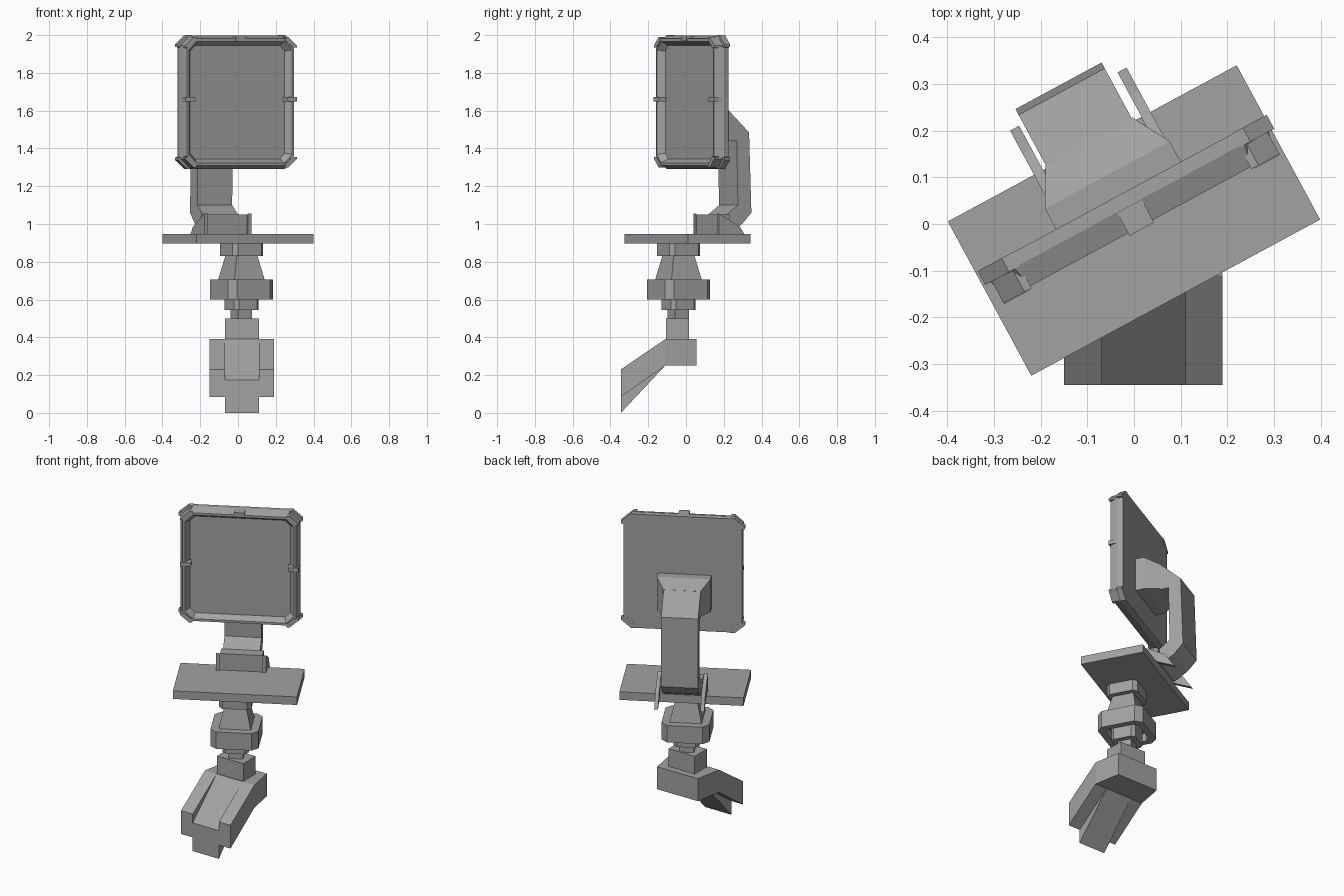
import bpy, bmesh
from math import radians
from mathutils import Matrix, Vector

cube = bpy.data.objects.get("Cube")
if cube:
    bpy.data.objects.remove(cube, do_unlink=True)

grey = bpy.data.materials.new("mid_grey")
grey.use_nodes = True
colour = (0.36, 0.36, 0.36, 1)
grey.diffuse_color = colour
grey.node_tree.nodes["Principled BSDF"].inputs["Base Color"].default_value = colour

# The head is turned on its stem; the foot stays square to the axes
TURN = Matrix.Rotation(radians(28.4), 4, "Z")
HEAD = Matrix.Translation((0, 0.0075, 0)) @ TURN
STEM = Matrix.Translation((0.018, -0.04, 0)) @ TURN
FOOT = Matrix.Translation((0.02, 0, 0))


def loft(name, rings, frame):
    """Join a series of matching point loops and cap both ends."""
    bm = bmesh.new()
    loops = [[bm.verts.new(frame @ Vector(p)) for p in ring] for ring in rings]
    for a, b in zip(loops, loops[1:]):
        for i in range(len(a)):
            j = (i + 1) % len(a)
            bm.faces.new((a[i], a[j], b[j], b[i]))
    bm.faces.new(loops[0])
    bm.faces.new(loops[-1])
    bmesh.ops.recalc_face_normals(bm, faces=bm.faces)
    mesh = bpy.data.meshes.new(name)
    bm.to_mesh(mesh)
    bm.free()
    mesh.materials.append(grey)
    obj = bpy.data.objects.new(name, mesh)
    bpy.context.collection.objects.link(obj)
    return obj


def side_prism(name, profile, x0, x1, frame):
    """Extrude a (y, z) profile across x."""
    return loft(name, [[(x, y, z) for y, z in profile] for x in (x0, x1)], frame)


def box(name, x0, x1, y0, y1, z0, z1, frame):
    return side_prism(name, [(y0, z0), (y1, z0), (y1, z1), (y0, z1)], x0, x1, frame)


def octagon(a, b, c):
    """Rectangle of half sizes a, b with corners cut by c."""
    return [(a, c - b), (a, b - c), (a - c, b), (c - a, b),
            (-a, b - c), (-a, c - b), (c - a, -b), (a - c, -b)]


def column(name, levels):
    """Stack of cut-corner squares: (half size, corner cut, height)."""
    return loft(name, [[(x, y, z) for x, y in octagon(a, a, c)] for a, c, z in levels], STEM)


# Foot: heel narrowing to the back, sloping cheeks either side of a lower tongue
loft("foot_heel", [[(-w, y, 0.25), (w, y, 0.25), (w, y, 0.39), (-w, y, 0.39)]
                   for y, w in ((-0.11, 0.17), (0.055, 0.14))], FOOT)
cheek = [(-0.11, 0.39), (-0.345, 0.23), (-0.345, 0.085), (-0.11, 0.25)]
for side, x0, x1 in (("right", -0.17, -0.09), ("left", 0.09, 0.17)):
    side_prism("foot_cheek_" + side, cheek, x0, x1, FOOT)
tongue = [(-0.11, 0.39), (-0.345, 0.175), (-0.345, 0), (-0.11, 0.25)]
side_prism("foot_tongue", tongue, -0.09, 0.09, FOOT)
box("foot_socket", -0.09, 0.09, -0.105, 0.015, 0.39, 0.5, FOOT)

# Stem
box("neck", -0.042, 0.042, -0.042, 0.042, 0.49, 0.56, STEM)
column("lower_ring", [(0.073, 0.02, 0.545), (0.073, 0.02, 0.66)])
column("collar", [(0.1, 0.025, 0.65), (0.1, 0.025, 0.6), (0.136, 0.036, 0.6), (0.136, 0.036, 0.705)])
loft("tapered_stem", [[(x * a, y * a, z) for x, y in ((-1, -1), (1, -1), (1, 1), (-1, 1))]
                      for a, z in ((0.092, 0.7), (0.063, 0.83))], STEM)
column("upper_ring", [(0.092, 0.022, 0.83), (0.092, 0.022, 0.9)])

# Shelf plate and hinge
box("shelf", -0.352, 0.352, -0.188, 0.188, 0.898, 0.948, HEAD)
box("hinge_block", -0.12, 0.12, 0.12, 0.188, 0.948, 1.05, HEAD)
ear = [(0.112, 0.948), (0.112, 1.055), (0.15, 1.035), (0.24, 0.985),
       (0.296, 0.9), (0.24, 0.925), (0.19, 0.948)]
for side, s in (("right", -1), ("left", 1)):
    side_prism("hinge_ear_" + side, ear, s * 0.12, s * 0.142, HEAD)

# Bent arm and the flared mount behind the display
arm = [(0.19, 1.605), (0.317, 1.485), (0.331, 1.06), (0.275, 1.0), (0.2, 0.955), (0.16, 0.955),
       (0.16, 1.03), (0.184, 1.05), (0.25, 1.1), (0.243, 1.44), (0.19, 1.44)]
side_prism("arm", arm, -0.11, 0.1, HEAD)
loft("arm_mount", [[(-w - 0.004, y, lo), (w - 0.004, y, lo), (w - 0.004, y, hi), (-w - 0.004, y, hi)]
                   for y, w, lo, hi in ((0.055, 0.152, 1.435, 1.64),
                                        (0.113, 0.152, 1.435, 1.64),
                                        (0.196, 0.106, 1.445, 1.6))], HEAD)

# Display: cut-corner case, bevelled rim and recessed screen
DISPLAY = HEAD @ Matrix.Translation((0.006, 0, 1.645))
case = [(0.063, 0.336, 0.353, 0.06), (0.033, 0.34, 0.354, 0.06), (-0.018, 0.322, 0.336, 0.052),
        (-0.018, 0.31, 0.322, 0.045), (0.018, 0.285, 0.3, 0.03)]
loft("display_case", [[(x, y, z) for x, z in octagon(a, b, c)] for y, a, b, c in case], DISPLAY)

# Corner guards with hooks over the front of the rim
guard = [(0.352, 0.293), (0.352, 0.305), (0.294, 0.355), (0.268, 0.355), (0.268, 0.335), (0.325, 0.288)]
hook = [(0.336, 0.29), (0.336, 0.3), (0.285, 0.345), (0.268, 0.345), (0.268, 0.325), (0.31, 0.29)]
for row, sz in (("lower", -1), ("upper", 1)):
    for side, sx in (("right", -1), ("left", 1)):
        for part, shape, y0, y1 in (("guard", guard, 0.03, 0.064), ("hook", hook, -0.023, 0.03)):
            loft(f"{row}_{side}_{part}",
                 [[(sx * x, y, sz * z) for x, z in shape] for y in (y0, y1)], DISPLAY)

# Small clips at the middle of the sides and the top
for side, s in (("right", -1), ("left", 1)):
    box("side_clip_" + side, s * 0.275, s * 0.336, -0.025, 0.03, 0.003, 0.027, DISPLAY)
box("top_clip", -0.03, 0.03, -0.024, 0.034, 0.325, 0.353, DISPLAY)
